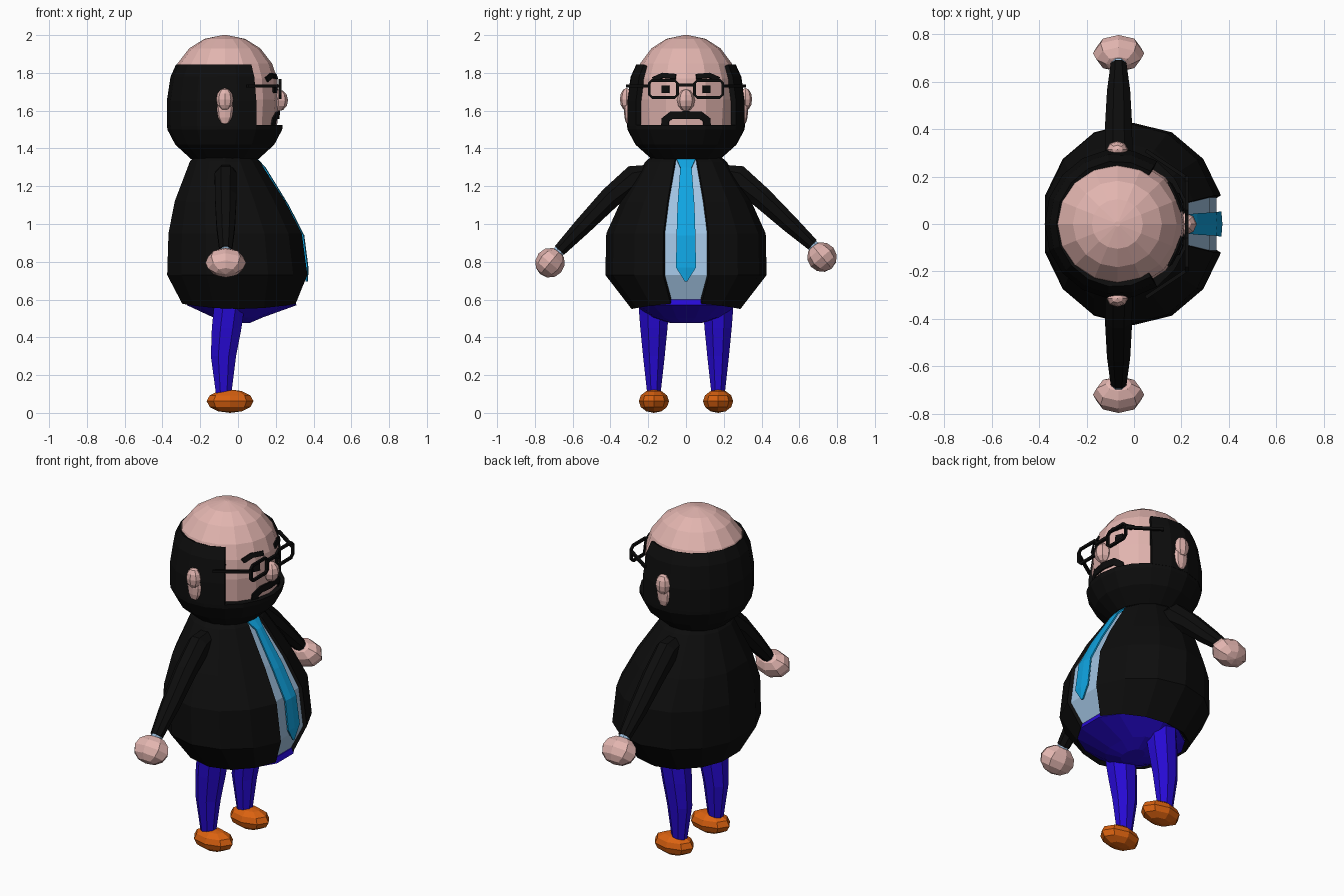
import bpy, bmesh, math
from mathutils import Vector

if "Cube" in bpy.data.objects:
    bpy.data.objects.remove(bpy.data.objects["Cube"])


def material(name, rgb):
    m = bpy.data.materials.new(name)
    m.diffuse_color = (*rgb, 1)
    m.use_nodes = True
    m.node_tree.nodes["Principled BSDF"].inputs["Base Color"].default_value = m.diffuse_color
    return m


BLACK = material("black", (0.004, 0.004, 0.004))
SKIN = material("skin", (0.76, 0.46, 0.43))
SHIRT = material("pale blue", (0.36, 0.55, 0.76))
TIE = material("bright blue", (0.005, 0.37, 0.75))
TROUSERS = material("dark blue", (0.02, 0.003, 0.66))
SHOE = material("orange", (0.70, 0.12, 0.005))


def finish(name, bm, mat, thick=0):
    bmesh.ops.recalc_face_normals(bm, faces=bm.faces)
    me = bpy.data.meshes.new(name)
    bm.to_mesh(me)
    bm.free()
    me.materials.append(mat)
    ob = bpy.data.objects.new(name, me)
    bpy.context.collection.objects.link(ob)
    if thick:
        mod = ob.modifiers.new("thickness", "SOLIDIFY")
        mod.thickness, mod.offset = thick, -1
    return ob


def loft(name, rings, mat, closed=True, caps=True, loop=False, thick=0):
    """Skin a list of equal-length point rings."""
    bm = bmesh.new()
    vs = [[bm.verts.new(p) for p in r] for r in rings]
    n = len(rings[0])
    pairs = list(zip(vs, vs[1:])) + ([(vs[-1], vs[0])] if loop else [])
    for a, b in pairs:
        for i in range(n if closed else n - 1):
            j = (i + 1) % n
            bm.faces.new((a[i], a[j], b[j], b[i]))
    if closed and caps and not loop:
        bm.faces.new(vs[0])
        bm.faces.new(vs[-1])
    return finish(name, bm, mat, thick)


def tube(name, path, radii, mat, axis=(1, 0, 0), sides=8, loop=False):
    """Sweep a polygon along a path; radii are (along axis, across axis)."""
    pts = [Vector(p) for p in path]
    ax, n, rings = Vector(axis), len(path), []
    for i, p in enumerate(pts):
        a = pts[i - 1] if i or loop else p
        b = pts[(i + 1) % n] if i < n - 1 or loop else p
        side = (b - a).normalized().cross(ax).normalized()
        ra, rb = radii[i] if isinstance(radii, list) else (radii, radii)
        rings.append([p + ax * ra * math.cos(t) + side * rb * math.sin(t)
                      for t in [math.tau * (k + 0.5) / sides for k in range(sides)]])
    return loft(name, rings, mat, loop=loop)


def ball(name, loc, size, mat, seg=8, rings=6, tilt=0):
    bm = bmesh.new()
    bmesh.ops.create_uvsphere(bm, u_segments=seg, v_segments=rings, radius=1)
    ob = finish(name, bm, mat)
    ob.location, ob.scale, ob.rotation_euler = loc, size, (tilt, 0, 0)
    return ob


# Torso sections: z, back x, front x, half width
HALF = [16.5, 40, 65, 90, 115, 140, 163.5]
ANGLES = [math.radians(a) for a in HALF + [360 - a for a in reversed(HALF)]]
FLAT = math.cos(ANGLES[0])


def section(z, xb, xf, ry, inset=0, hem=0):
    cx, rx = (xb + xf) / 2, (xf - xb) / 2 - inset
    return [(cx + rx * math.cos(a) / FLAT, (ry - inset) * math.sin(a),
             z + hem * math.cos(a) ** 2) for a in ANGLES]


body = [(1.36, -0.23, 0.08, 0.18), (1.33, -0.255, 0.115, 0.215), (1.12, -0.335, 0.25, 0.345),
        (0.95, -0.368, 0.338, 0.422), (0.73, -0.375, 0.367, 0.427)]
hem = section(0.55, -0.295, 0.305, 0.288, hem=0.03)
loft("jacket", [section(*s) for s in body] + [hem], BLACK, closed=False, thick=0.03)
loft("shirt", [section(*s, inset=0.018) for s in body]
     + [section(0.59, -0.3, 0.31, 0.29, inset=0.02)], SHIRT)
loft("pelvis", [section(0.60, -0.26, 0.30, 0.26), section(0.57, -0.27, 0.31, 0.27),
                section(0.505, -0.13, 0.13, 0.18), section(0.475, -0.04, 0.06, 0.08)], TROUSERS)

# Necktie follows the shirt front
tie = [(1.345, 0.10, 0.05), (1.30, 0.142, 0.03), (1.10, 0.265, 0.045),
       (0.94, 0.347, 0.05), (0.77, 0.369, 0.053), (0.695, 0.367, 0.006)]
loft("necktie", [[(x, -w, z), (x + 0.004, 0, z), (x, w, z)] for z, x, w in tie],
     TIE, closed=False, thick=0.009)

# Head
CX = -0.07
skull = [(1.36, 0.15), (1.40, 0.21), (1.52, 0.277), (1.66, 0.287), (1.77, 0.278),
         (1.85, 0.25), (1.93, 0.188), (1.98, 0.108), (2.0, 0.012)]
loft("head", [[(CX + r * math.cos(math.tau * k / 16), r * 0.97 * math.sin(math.tau * k / 16), z)
               for k in range(16)] for z, r in skull], SKIN)


def head_x(y, z):
    for (z0, r0), (z1, r1) in zip(skull, skull[1:]):
        if z0 <= z <= z1:
            r = r0 + (r1 - r0) * (z - z0) / (z1 - z0)
            return CX + math.sqrt(r * r - y * y)


# Hair wraps the back and sides, beard closes the front below
BACK = [math.radians(57 + 246 * k / 12) for k in range(13)]
FRONT = [math.radians(a) for a in (-38, -19, 0, 19, 38)]


def shell(z, r, angles):
    return [(CX + r * math.cos(a), r * 1.03 * math.sin(a), z) for a in angles]


loft("hair", [shell(z, r, BACK) for z, r in
              ((1.845, 0.258), (1.78, 0.287), (1.65, 0.307), (1.52, 0.307))],
     BLACK, closed=False, thick=0.03)
loft("beard", [shell(z, r, BACK + FRONT) for z, r in
               ((1.525, 0.306), (1.50, 0.304), (1.42, 0.262), (1.345, 0.18))], BLACK)


# Thin strips laid on the face
def face_strip(name, pts, width, mat, lift=0.01):
    rows = []
    for i, (y, z) in enumerate(pts):
        a, b = pts[max(i - 1, 0)], pts[min(i + 1, len(pts) - 1)]
        d = Vector((b[0] - a[0], b[1] - a[1])).normalized() * width
        ends = [(y - d.y, z + d.x), (y + d.y, z - d.x)]
        rows.append([(head_x(*e) + lift, *e) for e in ends])
    loft(name, rows, mat, closed=False, thick=0.009)


face_strip("moustache", [(-0.112, 1.515), (-0.112, 1.55), (-0.08, 1.575), (0, 1.577),
                         (0.08, 1.575), (0.112, 1.55), (0.112, 1.515)], 0.02, BLACK)
ball("nose", (0.215, 0, 1.655), (0.05, 0.047, 0.058), SKIN)

# Glasses bridge
tube("glasses_bridge", [(0.222, -0.045, 1.735), (0.222, 0.045, 1.735)], 0.011, BLACK, sides=4)

for s, tag in ((1, "left"), (-1, "right")):
    face_strip(tag + "_eyebrow", [(s * 0.055, 1.782), (s * 0.125, 1.788), (s * 0.175, 1.765)],
               0.013, BLACK)
    face_strip(tag + "_eye", [(s * 0.09, 1.713), (s * 0.13, 1.713)], 0.02, BLACK)
    # Octagonal lens rim and temple
    rim = [(0.06, 1.67), (0.18, 1.67), (0.195, 1.685), (0.195, 1.745),
           (0.18, 1.76), (0.06, 1.76), (0.045, 1.745), (0.045, 1.685)]
    tube(tag + "_lens_rim", [(0.222, s * y, z) for y, z in rim], 0.01, BLACK, sides=4, loop=True)
    tube(tag + "_temple", [(0.222, s * 0.195, 1.73), (0.05, s * 0.31, 1.73)], 0.011,
         BLACK, axis=(0, 0, 1), sides=4)
    # Ear with lower lobe
    ball(tag + "_ear", (CX, s * 0.315, 1.66), (0.045, 0.035, 0.06), SKIN)
    ball(tag + "_ear_lobe", (CX, s * 0.307, 1.605), (0.047, 0.022, 0.08), SKIN)
    # Arm, cuff and hand; one hand hangs slightly lower
    drop = 0 if s > 0 else 0.03
    tube(tag + "_sleeve", [(-0.065, s * 0.17, 1.27), (-0.065, s * 0.27, 1.245),
                           (-0.065, s * 0.40, 1.14), (-0.065, s * 0.55, 1.0 - drop / 2),
                           (-0.065, s * 0.67, 0.89 - drop)],
         [(0.055, 0.05), (0.063, 0.075), (0.062, 0.062), (0.053, 0.05), (0.036, 0.036)], BLACK)
    tube(tag + "_cuff", [(-0.065, s * 0.66, 0.90 - drop), (-0.065, s * 0.685, 0.87 - drop)],
         0.032, SHIRT)
    ball(tag + "_hand", (-0.065, s * 0.72, 0.825 - drop), (0.108, 0.078, 0.08), SKIN,
         tilt=s * math.radians(40))
    # Leg and shoe
    tube(tag + "_leg", [(-0.045, s * 0.17, 0.57), (-0.06, s * 0.17, 0.45),
                        (-0.077, s * 0.17, 0.30), (-0.076, s * 0.17, 0.10)],
         [(0.088, 0.088), (0.085, 0.078), (0.072, 0.062), (0.044, 0.038)], TROUSERS)
    ball(tag + "_shoe", (-0.042, s * 0.17, 0.062), (0.124, 0.08, 0.062), SHOE)
